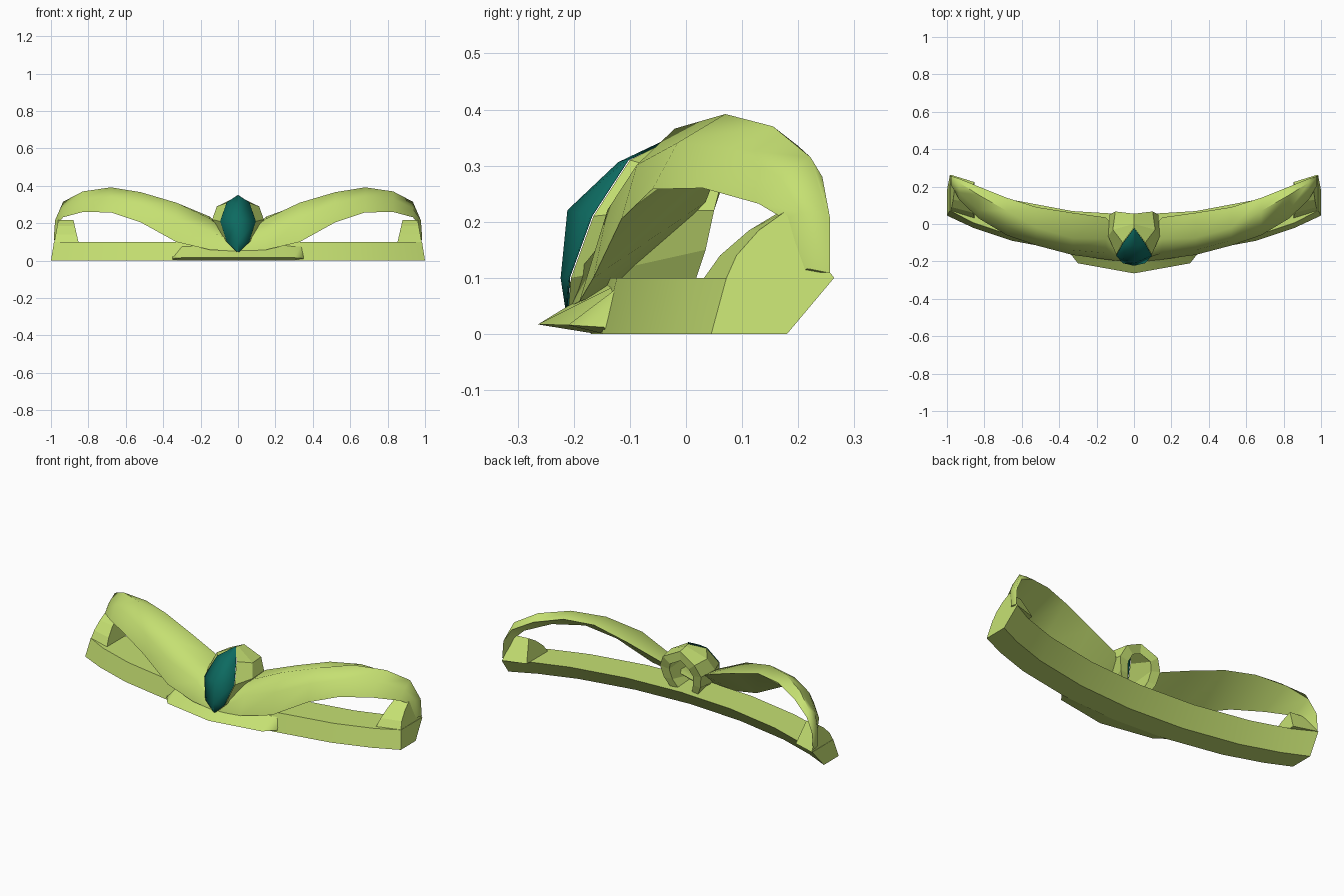
import bpy, bmesh, math

if "Cube" in bpy.data.objects:
    bpy.data.objects.remove(bpy.data.objects["Cube"])


def material(name, rgb):
    m = bpy.data.materials.new(name)
    m.diffuse_color = (*rgb, 1)
    m.use_nodes = True
    m.node_tree.nodes["Principled BSDF"].inputs["Base Color"].default_value = m.diffuse_color
    return m


GREEN = material("lime green", (0.56, 0.745, 0.168))
TEAL = material("deep teal", (0.004, 0.145, 0.118))


def grid(name, rows, mat, closed=False, caps=False, smooth=None, thick=0):
    """Skin a list of equally long point rows; optionally closed rings with end caps."""
    bm = bmesh.new()
    vs = [[bm.verts.new(p) for p in r] for r in rows]
    n = len(rows[0])
    for a, b in zip(vs, vs[1:]):
        for i in range(n if closed else n - 1):
            j = (i + 1) % n
            bm.faces.new((a[i], a[j], b[j], b[i]))
    if caps:
        bm.faces.new(vs[0])
        bm.faces.new(vs[-1][::-1])
    bmesh.ops.remove_doubles(bm, verts=bm.verts, dist=0.0005)
    bmesh.ops.recalc_face_normals(bm, faces=bm.faces)
    me = bpy.data.meshes.new(name)
    bm.to_mesh(me)
    bm.free()
    ob = bpy.data.objects.new(name, me)
    bpy.context.collection.objects.link(ob)
    me.materials.append(mat)
    if thick:
        s = ob.modifiers.new("thickness", 'SOLIDIFY')
        s.thickness = thick
        s.offset = 0
    if smooth:
        bpy.context.view_layer.objects.active = ob
        ob.select_set(True)
        bpy.ops.object.shade_smooth_by_angle(angle=math.radians(smooth))
        ob.select_set(False)
    return ob


def flip(row):
    return [(-x, y, z) for x, y, z in row]


def both_sides(rows):
    """Rows start at x = 0 and are mirrored to -x."""
    return [flip(r) for r in rows[:0:-1]] + rows


# curved base bar, with sloped ends
base = []
for x, y in ((0, -.17), (.33, -.15), (.65, -.09), (.86, -.02), (1, .045)):
    xt = x - .016 * (x == 1)
    base.append([(x, y, 0), (x, y + .135, 0), (xt, y + .219, .1), (xt, y + .027, .1)])
grid("base_bar", both_sides(base), GREEN, True, True, 30)

# front lip, its ends sinking into the base
lip = []
for x, tip, tz, top, bot in ((0, -.264, .017, -.13, -.165), (.3, -.21, .016, -.1, -.15),
                             (.35, -.146, .012, -.1, -.14)):
    lip.append([(x, tip, tz), (x, top, .099), (x, bot, 0.001)])
grid("front_lip", both_sides(lip), GREEN, True, True, 65)

# raised end blocks with a curved front
profile = [(.07, .095), (.09, .14), (.13, .185), (.175, .217), (.264, .1)]
for side, sgn in (("right", 1), ("left", -1)):
    outer = [(sgn * (1 - .18 * z), y, z) for y, z in profile]
    inner = [(sgn * (.83 + .23 * z), y - .04 * (1 - (z - .1) / .15), z) for y, z in profile]
    grid(side + "_end_block", [inner, outer], GREEN, True, True)

# two arched bands: front edge, crest and back edge per station
arch = []
for x, fy, fz, cy, cz, by, bz in (
        (0, -.205, .05, -.17, .1, -.12, .08),
        (.15, -.19, .058, -.08, .225, .035, .235),
        (.33, -.165, .10, -.075, .31, .06, .30),
        (.52, -.115, .205, -.02, .366, .09, .36),
        (.68, -.06, .258, .07, .392, .14, .37),
        (.83, .03, .26, .155, .37, .2, .335),
        (.935, .13, .232, .222, .315, .243, .28),
        (.978, .175, .205, .25, .215, .257, .205),
        (.985, .20, .11, .25, .11, .257, .11)):
    k = .02 if x < .9 else .008
    fx = x - (.02 if x > .95 else 0)
    mid = (x, (fy + cy) / 2 - k, (fz + cz) / 2 + k * .8)
    arch.append([(fx, fy, fz), mid, (x, cy, cz), (x, by, bz)])
grid("arched_bands", both_sides(arch), GREEN, True, True, 55)

# central collar: rims listed from bottom to top
keel = [(0, -.21, .04), (0, -.222, .1), (0, -.21, .22), (0, -.12, .305), (0, -.02, .35)]
edge = [(0, -.21, .04), (.06, -.205, .1), (.095, -.165, .21), (.06, -.1, .31), (0, -.02, .35)]
middle = [(.03, -.17, .06), (.09, -.1, .12), (.138, -.065, .22), (.113, -.03, .29), (0, 0, .345)]
back = [(.085, .015, .09), (.115, .035, .15), (.13, .05, .22), (.1, .067, .285), (0, .055, .335)]
# thick wall with a narrower opening at the back
hole = [(.045, .01, .1), (.065, .03, .15), (.075, .045, .21), (.058, .06, .25), (0, .05, .28)]
right = [edge, middle, back, hole, edge]
grid("collar_right", right, GREEN)
grid("collar_left", [flip(r) for r in right], GREEN)

# teal gem on the collar front
front = [(x, y - .003, z + .001) for x, y, z in edge]
grid("front_gem", both_sides([keel, front]), TEAL, smooth=35, thick=.003)
